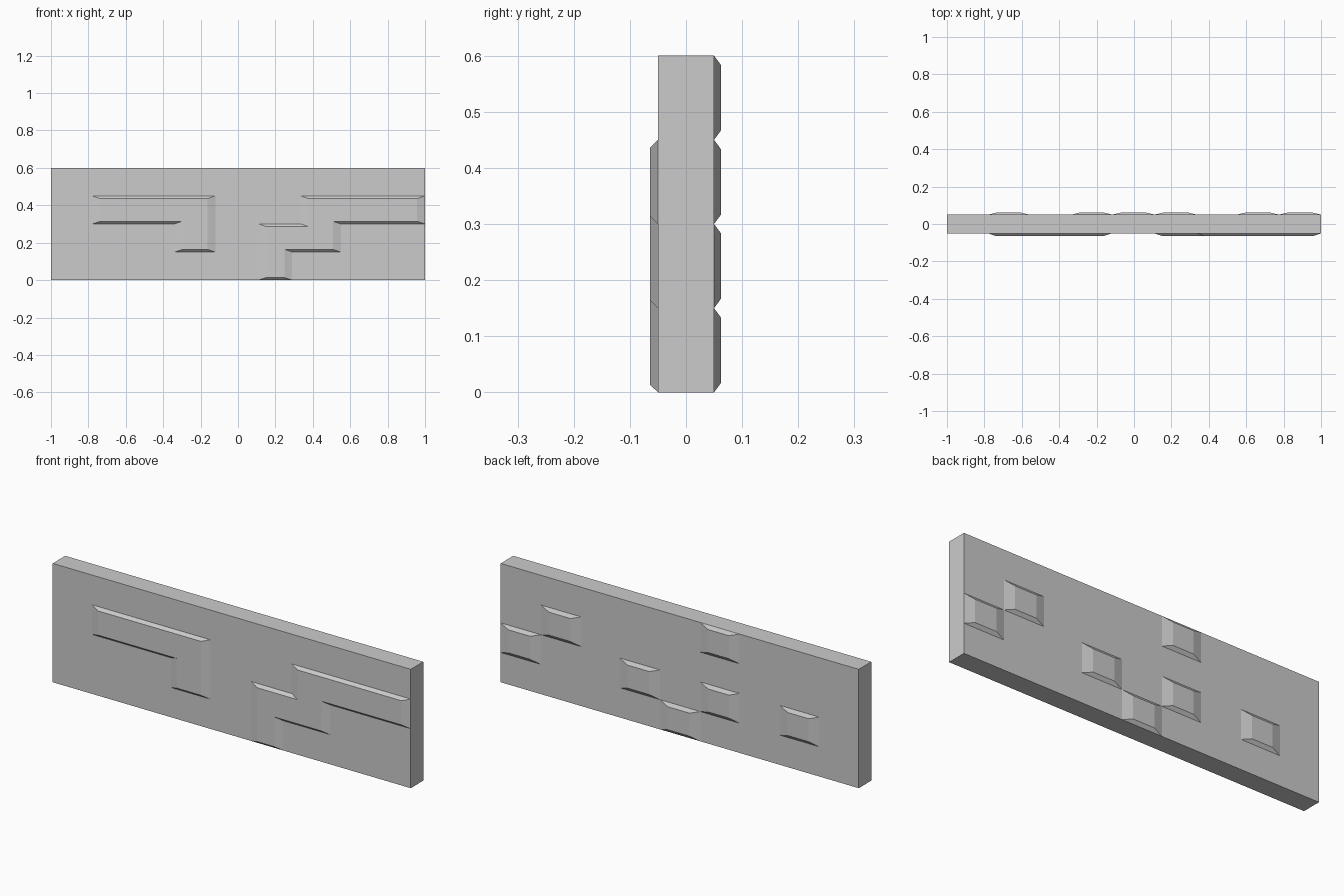
import bpy, bmesh
from mathutils import Vector

if "Cube" in bpy.data.objects:
    bpy.data.objects.remove(bpy.data.objects["Cube"])

HALF_T = 0.05          # half wall thickness
ROW = 0.15             # brick course height


def finish(name, bm):
    bmesh.ops.recalc_face_normals(bm, faces=bm.faces)
    mesh = bpy.data.meshes.new(name)
    bm.to_mesh(mesh)
    bm.free()
    obj = bpy.data.objects.new(name, mesh)
    bpy.context.collection.objects.link(obj)
    return obj


def raised_bricks(name, outline, side, depth, inset_x, inset_z):
    """Chamfered relief from a right-angled, counter-clockwise (x, z) outline."""
    pts = [Vector(p) for p in outline]
    n = len(pts)
    bm = bmesh.new()
    rings = [[], [], []]
    for i, p in enumerate(pts):
        a = (p - pts[i - 1]).normalized()
        b = (pts[(i + 1) % n] - p).normalized()
        q = (p.x - (a.y + b.y) * inset_x, p.y + (a.x + b.x) * inset_z)
        for ring, (x, z), y in ((rings[0], p, HALF_T - 0.01),
                                (rings[1], p, HALF_T),
                                (rings[2], q, HALF_T + depth)):
            ring.append(bm.verts.new((x, side * y, z)))
    for low, high in zip(rings, rings[1:]):
        for i in range(n):
            j = (i + 1) % n
            bm.faces.new((low[i], low[j], high[j], high[i]))
    bm.faces.new(rings[0])
    bm.faces.new(rings[2])
    return finish(name, bm)


# Plain wall slab
bm = bmesh.new()
bmesh.ops.create_cube(bm, size=1)
for v in bm.verts:
    v.co = (v.co.x * 2, v.co.y * 2 * HALF_T, (v.co.z + 0.5) * 0.6)
finish("wall_slab", bm)

# Front: joined groups of exposed bricks
left_group = [(-0.78, 0.30), (-0.34, 0.30), (-0.34, 0.15), (-0.12, 0.15),
              (-0.12, 0.45), (-0.78, 0.45)]
right_group = [(0.11, 0.0), (0.33, 0.0), (0.33, 0.15), (0.55, 0.15), (0.55, 0.30),
               (1.0, 0.30), (1.0, 0.45), (0.335, 0.45), (0.335, 0.30), (0.11, 0.30)]
# The lower course edge lines up with the upper one on the grid
right_group[1] = (0.29, 0.0)
right_group[2] = (0.29, 0.15)
raised_bricks("front_bricks_left", left_group, -1, 0.0145, 0.042, 0.014)
raised_bricks("front_bricks_right", right_group, -1, 0.0145, 0.042, 0.014)

# Back: single exposed bricks given as (left, right, course)
back = [(0.55, 0.775, 2), (0.775, 1.0, 1), (0.11, 0.335, 1), (-0.115, 0.11, 0),
        (-0.335, -0.115, 3), (-0.335, -0.115, 1), (-0.78, -0.56, 1)]
for i, (x0, x1, row) in enumerate(back):
    z0, z1 = row * ROW, (row + 1) * ROW
    raised_bricks(f"back_brick_{i + 1}", [(x0, z0), (x1, z0), (x1, z1), (x0, z1)],
                  1, 0.0125, 0.052, 0.017)
